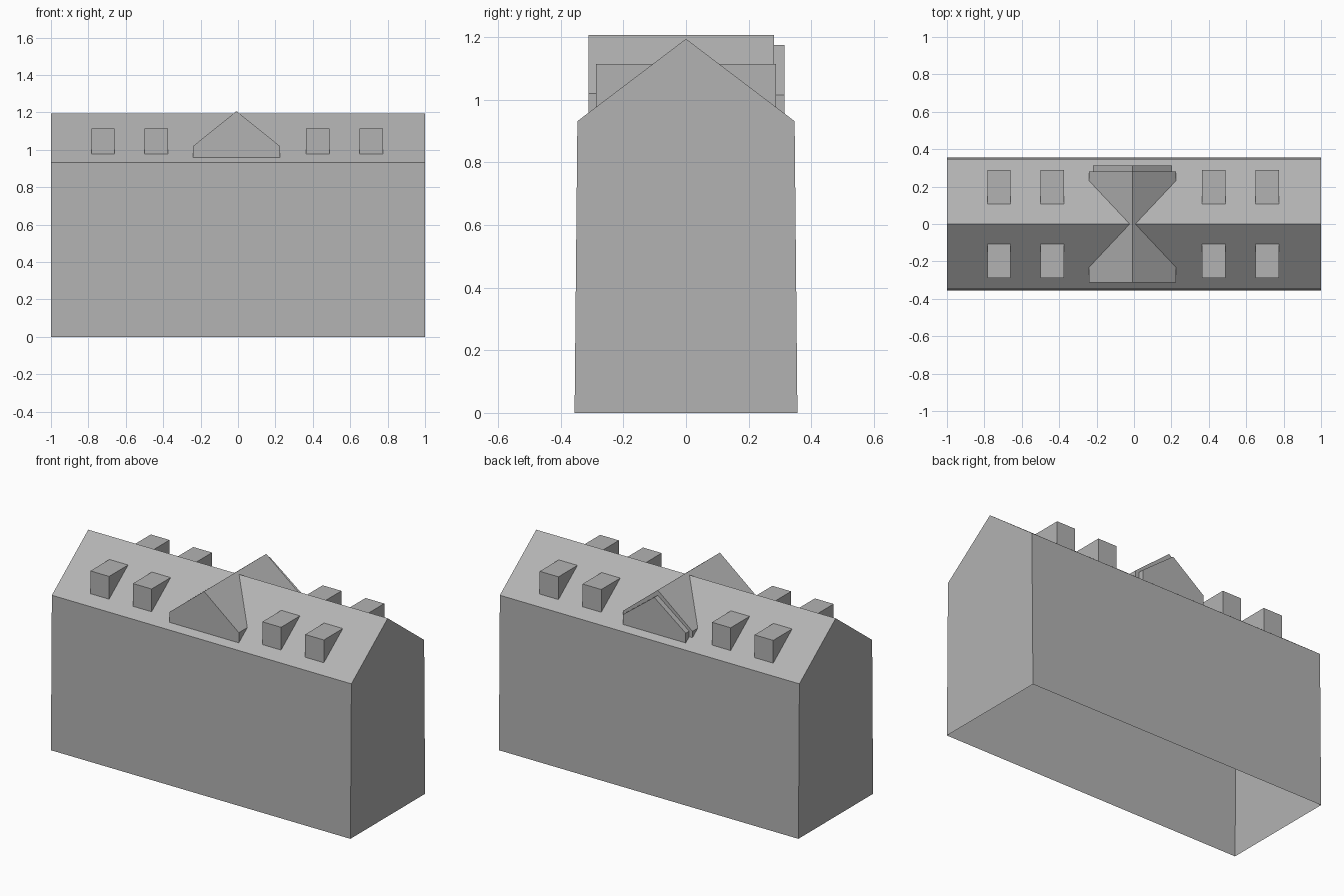
import bpy, bmesh

if "Cube" in bpy.data.objects:
    bpy.data.objects.remove(bpy.data.objects["Cube"])

EAVE_Y, EAVE_Z, RIDGE_Z = 0.347, 0.932, 1.195
SLOPE = (RIDGE_Z - EAVE_Z) / EAVE_Y

GREY = bpy.data.materials.new("mid_grey")
GREY.diffuse_color = (0.45, 0.45, 0.45, 1)
GREY.use_nodes = True
GREY.node_tree.nodes["Principled BSDF"].inputs["Base Color"].default_value = GREY.diffuse_color


def roof_z(y):
    return RIDGE_Z - SLOPE * abs(y)


def roof_y(z):
    return max(0.0, (RIDGE_Z - z) / SLOPE)


def make(name, polygons):
    bm = bmesh.new()
    for poly in polygons:
        bm.faces.new([bm.verts.new(p) for p in poly])
    bmesh.ops.remove_doubles(bm, verts=bm.verts, dist=1e-4)
    bmesh.ops.recalc_face_normals(bm, faces=bm.faces)
    mesh = bpy.data.meshes.new(name)
    bm.to_mesh(mesh)
    bm.free()
    mesh.materials.append(GREY)
    bpy.context.collection.objects.link(bpy.data.objects.new(name, mesh))


# House shell: extruded gable profile, open underneath
def house():
    prof = [(-0.356, 0), (-EAVE_Y, EAVE_Z), (0, RIDGE_Z), (EAVE_Y, EAVE_Z), (0.356, 0)]
    left, right = ([(x, y, z) for y, z in prof] for x in (-1, 1))
    sides = [[left[i], left[i + 1], right[i + 1], right[i]] for i in range(4)]
    make("house_shell", [left, right] + sides)


# Flat-topped dormer that dies into the roof slope
def dormer(name, x0, x1, y, side, top=1.114):
    a, b, lo = side * y, side * roof_y(top), roof_z(y)
    polys = [[(x0, a, lo), (x1, a, lo), (x1, a, top), (x0, a, top)],
             [(x0, a, top), (x1, a, top), (x1, b, top), (x0, b, top)]]
    polys += [[(x, a, lo), (x, a, top), (x, b, top)] for x in (x0, x1)]
    make(name, polys)


# Central gable whose slopes run back to the main ridge
def gable(name, x0, x1, y, side, eave=1.02, apex=1.207):
    xm, a, b, lo = (x0 + x1) / 2, side * y, side * roof_y(eave), roof_z(y)
    polys = [[(x0, a, lo), (x1, a, lo), (x1, a, eave), (xm, a, apex), (x0, a, eave)]]
    for x in (x0, x1):
        xr = xm + (x - xm) * (apex - RIDGE_Z) / (apex - eave)
        polys.append([(x, a, lo), (x, a, eave), (x, b, eave)])
        polys.append([(x, a, eave), (xm, a, apex), (xm, 0, apex),
                      (xr, 0, RIDGE_Z), (x, b, eave)])
    make(name, polys)


# Shallow inset panel standing proud of the rear gable
def gable_panel(name, x0, x1, y_out, y_in, eave, apex):
    def ring(y):
        lo = roof_z(y)
        return [(x0, y, lo), (x0, y, eave), ((x0 + x1) / 2, y, apex),
                (x1, y, eave), (x1, y, lo)]
    o, i = ring(y_out), ring(y_in)
    make(name, [o] + [[o[k], o[k + 1], i[k + 1], i[k]] for k in range(4)])


house()
for label, side in (("front", -1), ("rear", 1)):
    for n, x in enumerate((-0.784, -0.5, 0.364, 0.65)):
        dormer(f"{label}_dormer_{n + 1}", x, x + 0.125, 0.288, side)
gable("front_gable", -0.24, 0.224, 0.312, -1)
gable("rear_gable", -0.24, 0.224, 0.281, 1)
gable_panel("rear_gable_panel", -0.218, 0.202, 0.314, 0.281, 1.016, 1.176)
